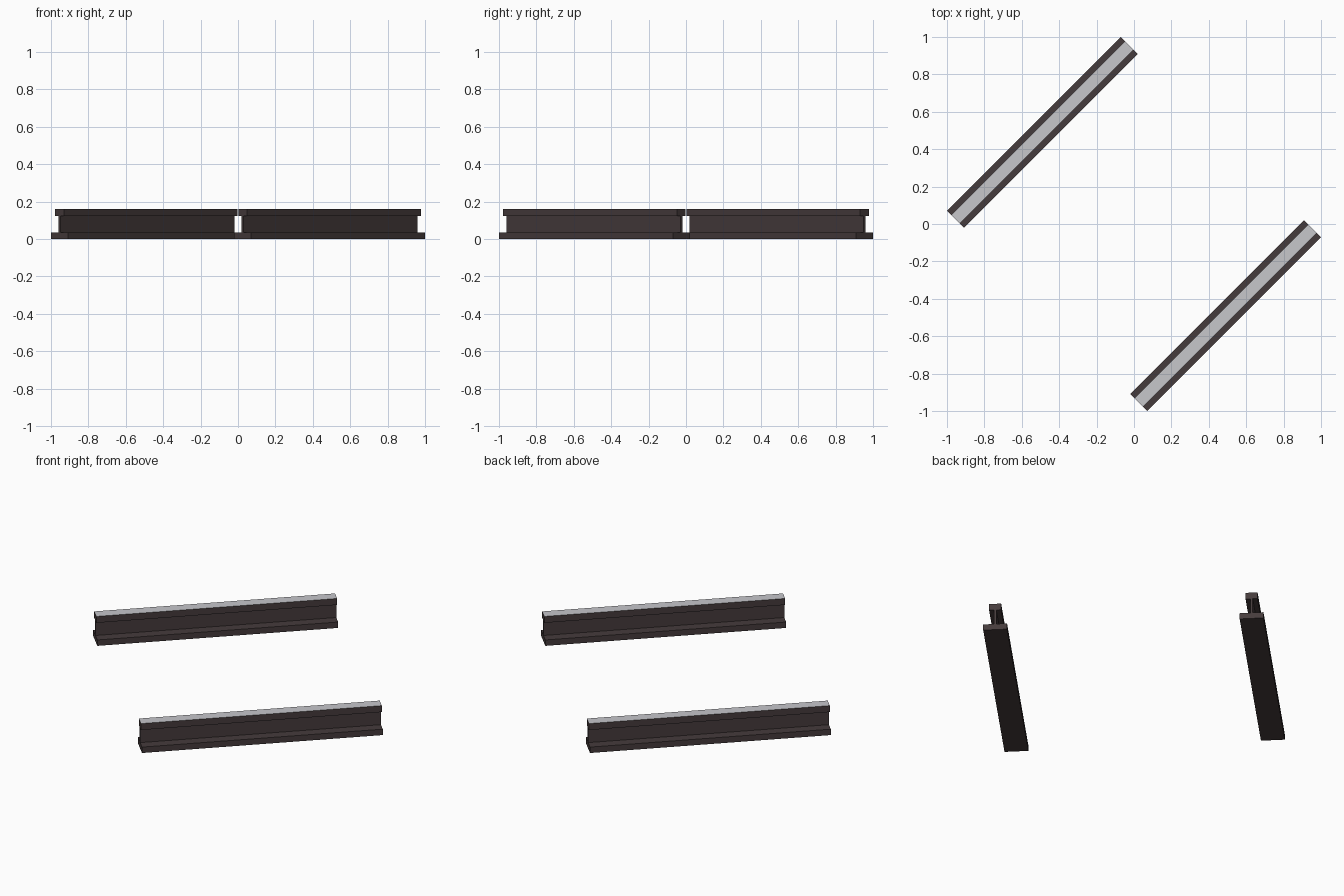
import bpy, bmesh, math
from mathutils import Matrix

if "Cube" in bpy.data.objects:
    bpy.data.objects.remove(bpy.data.objects["Cube"])


def material(name, rgb):
    m = bpy.data.materials.new(name)
    m.diffuse_color = (*rgb, 1.0)
    m.use_nodes = True
    m.node_tree.nodes["Principled BSDF"].inputs["Base Color"].default_value = m.diffuse_color
    return m


rust = material("dark_brown_steel", (0.060, 0.044, 0.045))
polished = material("polished_steel", (0.57, 0.57, 0.60))

R2 = math.sqrt(2)
HALF_LEN = 0.465 * R2
FOOT, WEB, HEAD = 0.0455 * R2, 0.0045 * R2, 0.0230 * R2   # half widths
Z_FOOT, Z_HEAD, Z_TOP = 0.035, 0.122, 0.16

# Right half of the rail cross-section, bottom to top, then mirrored
half = [(FOOT, 0), (FOOT, Z_FOOT), (WEB, Z_FOOT),
        (WEB, Z_HEAD), (HEAD, Z_HEAD), (HEAD, Z_TOP)]
profile = half + [(-y, z) for y, z in reversed(half)]


def rail(name, x, y):
    bm = bmesh.new()
    face = bm.faces.new([bm.verts.new((-HALF_LEN, py, pz)) for py, pz in profile])
    ext = bmesh.ops.extrude_face_region(bm, geom=[face], use_keep_orig=True)
    verts = [v for v in ext["geom"] if isinstance(v, bmesh.types.BMVert)]
    bmesh.ops.translate(bm, verts=verts, vec=(2 * HALF_LEN, 0, 0))
    bmesh.ops.recalc_face_normals(bm, faces=bm.faces)
    # Worn running surface on top of the head
    for f in bm.faces:
        f.material_index = int(all(v.co.z > Z_TOP - 1e-4 for v in f.verts))
    bm.transform(Matrix.Translation((x, y, 0)) @ Matrix.Rotation(math.pi / 4, 4, 'Z'))
    me = bpy.data.meshes.new(name)
    bm.to_mesh(me)
    bm.free()
    me.materials.append(rust)
    me.materials.append(polished)
    bpy.context.collection.objects.link(bpy.data.objects.new(name, me))


# Pair of parallel rails laid diagonally
rail("rail_left", -0.4895, 0.4895)
rail("rail_right", 0.4895, -0.4895)
